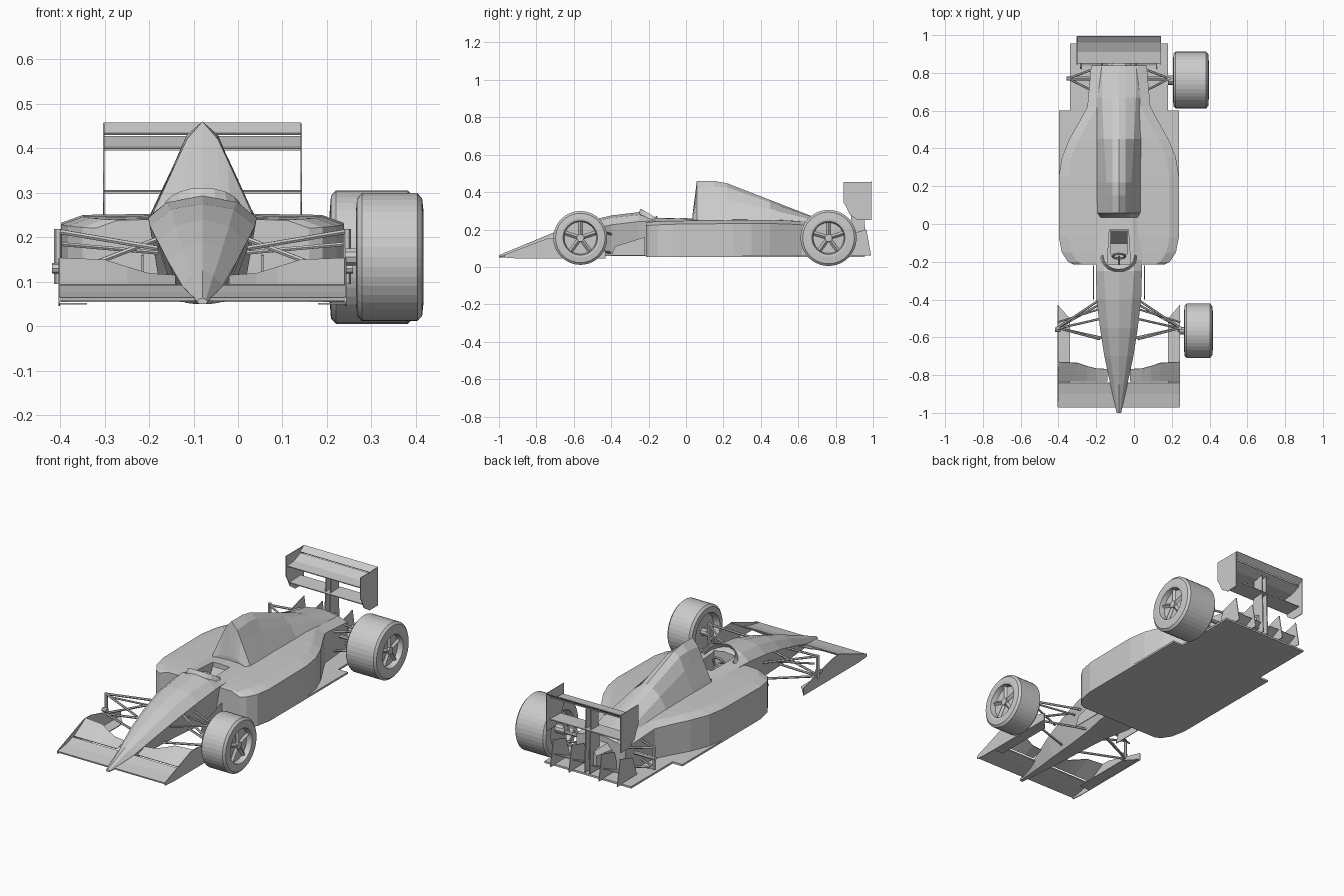
import bpy, bmesh
from math import sin, cos, pi
from mathutils import Vector

if "Cube" in bpy.data.objects:
    bpy.data.objects.remove(bpy.data.objects["Cube"])

CX = -0.08   # body centre line (the car only carries its right-hand wheels)


def make(name, verts, faces, solid=0):
    me = bpy.data.meshes.new(name)
    me.from_pydata(verts, [], faces)
    bm = bmesh.new()
    bm.from_mesh(me)
    bmesh.ops.remove_doubles(bm, verts=bm.verts, dist=1e-5)
    bmesh.ops.recalc_face_normals(bm, faces=bm.faces)
    bm.to_mesh(me)
    bm.free()
    ob = bpy.data.objects.new(name, me)
    bpy.context.collection.objects.link(ob)
    if solid:
        m = ob.modifiers.new("thickness", 'SOLIDIFY')
        m.thickness, m.offset = solid, 0
    return ob


def loft(name, stations):
    """Skin half sections (y, [(offset, z) bottom to top]) mirrored about CX."""
    verts, faces = [], []
    n = 2 * len(stations[0][1])
    for y, pts in stations:
        verts += [(CX + d, y, z) for d, z in pts] + [(CX - d, y, z) for d, z in reversed(pts)]
    for i in range(len(stations) - 1):
        for j in range(n):
            k = (j + 1) % n
            faces.append((i * n + j, i * n + k, (i + 1) * n + k, (i + 1) * n + j))
    faces += [tuple(range(n)), tuple(range(len(verts) - n, len(verts)))]
    return make(name, verts, faces)


def strip(name, a, b, solid=0.004):
    """Ribbon of quads between two point rows."""
    n = len(a)
    return make(name, list(a) + list(b), [(i, i + 1, n + i + 1, n + i) for i in range(n - 1)], solid)


def side_plate(name, x, yz, t=0.004):
    return make(name, [(x, y, z) for y, z in yz], [tuple(range(len(yz)))], t)


def rod(name, p, q, r=0.006, sides=6):
    p, q = Vector(p), Vector(q)
    rot = (q - p).to_track_quat('Z', 'Y')
    ring = [rot @ Vector((r * cos(2 * pi * i / sides), r * sin(2 * pi * i / sides), 0)) for i in range(sides)]
    faces = [(i, (i + 1) % sides, sides + (i + 1) % sides, sides + i) for i in range(sides)]
    faces += [tuple(range(sides)), tuple(range(sides, 2 * sides))]
    return make(name, [p + v for v in ring] + [q + v for v in ring], faces)


def wheel(name, y, z, lo, hi, R, rim, segs=40):
    prof = [(hi - .03, 0), (hi - .03, rim - .006), (hi - .002, rim), (hi, rim + .012), (hi - .003, R - .012),
            (hi - .014, R), (lo + .014, R), (lo + .003, R - .012), (lo, rim + .012), (lo + .03, rim), (lo + .03, 0)]
    n, verts, faces = len(prof), [], []
    for i in range(segs):
        a = 2 * pi * i / segs
        verts += [(x, y + r * cos(a), z + r * sin(a)) for x, r in prof]
        j = (i + 1) % segs
        faces += [(i * n + k, i * n + k + 1, j * n + k + 1, j * n + k) for k in range(n - 1)]
    make(name + "_tyre", verts, faces)
    x = hi - .022
    rod(name + "_hub", (x - .01, y, z), (x + .008, y, z), .02, 12)
    for i in range(5):
        a = 2 * pi * i / 5 + pi / 2
        rod(name + "_spoke", (x - .004, y, z), (x - .004, y + rim * .95 * cos(a), z + rim * .95 * sin(a)), .011, 4)


# Nose and tub
tub = loft("nose_and_tub", [
    (-1.0, [(.008, .05), (.012, .055), (.008, .06), (0, .063)]),
    (-.85, [(.02, .05), (.045, .09), (.025, .115), (0, .125)]),
    (-.70, [(.035, .052), (.077, .145), (.045, .175), (0, .187)]),
    (-.55, [(.045, .055), (.1, .19), (.06, .225), (0, .24)]),
    (-.40, [(.06, .058), (.118, .225), (.07, .263), (0, .275)]),
    (-.25, [(.09, .058), (.122, .243), (.08, .278), (0, .293)]),
    (-.19, [(.09, .058), (.122, .245), (.08, .262), (0, .268)]),
    (.07, [(.09, .058), (.115, .245), (.07, .255), (0, .258)])])

# Sidepods, tapering to the rear
plan = [(-.215, .24, .238), (-.2, .27, .24), (-.15, .302, .243), (-.07, .318, .246), (.25, .318, .25),
        (.35, .302, .25), (.45, .262, .25), (.55, .205, .247), (.62, .167, .243), (.84, .147, .215)]
pods = loft("sidepods", [(y, [(d, .06), (d, h - .018), (d - .05, h), (0, h + .004)]) for y, d, h in plan])

# Cockpit opening
cutter = loft("cockpit_cutter", [(-.215, [(.062, .1), (.062, .4)]), (-.03, [(.05, .1), (.05, .4)])])
cutter.hide_render = True
cutter.hide_set(True)
for ob in (tub, pods):
    m = ob.modifiers.new("cockpit", 'BOOLEAN')
    m.object, m.operation, m.solver = cutter, 'DIFFERENCE', 'EXACT'

# Seat, steering wheel, windscreen
strip("seat", [(CX - .045, y, z) for y, z in ((-.16, .115), (-.1, .12), (-.035, .24))],
      [(CX + .045, y, z) for y, z in ((-.16, .115), (-.1, .12), (-.035, .24))], .01)
bpy.ops.mesh.primitive_torus_add(location=(CX, -.17, .235), rotation=(1.2, 0, 0), major_radius=.034,
                                 minor_radius=.006, major_segments=16, minor_segments=6)
bpy.context.object.name = "steering_wheel"
rod("steering_column", (CX, -.17, .235), (CX, -.22, .215), .006)
arc = [pi * (i / 10 - .5) for i in range(11)]
strip("windscreen", [(CX + .095 * sin(a), -.17 - .09 * cos(a), .25 + .025 * cos(a)) for a in arc],
      [(CX + .085 * sin(a), -.165 - .075 * cos(a), .265 + .045 * cos(a)) for a in arc])

# Airbox and engine cover
loft("engine_cover", [
    (.035, [(.1, .22), (.098, .25), (.06, .27), (.04, .275), (0, .28)]),
    (.058, [(.115, .22), (.113, .25), (.058, .37), (.035, .42), (0, .46)]),
    (.15, [(.118, .22), (.116, .25), (.06, .37), (.035, .43), (0, .46)]),
    (.22, [(.118, .22), (.116, .25), (.066, .36), (.035, .425), (0, .447)]),
    (.45, [(.122, .2), (.118, .25), (.08, .31), (.035, .345), (0, .358)]),
    (.67, [(.13, .18), (.122, .23), (.09, .255), (.035, .268), (0, .272)]),
    (.84, [(.13, .1), (.12, .19), (.09, .215), (.035, .225), (0, .228)])])

# Floor, with a step inwards at the rear
half = [(d, y) for y, d, h in plan[:5]] + [(.318, .6), (.26, .6), (.26, .955)]
ring = [(CX + d, y, .059) for d, y in half] + [(CX - d, y, .059) for d, y in reversed(half)]
make("floor", ring, [tuple(range(len(ring)))], .01)

# Front wing main plane
strip("front_wing_main", [(CX - .322, -.97, .06), (CX - .322, -.9, .072), (CX - .322, -.84, .088)],
      [(CX + .322, -.97, .06), (CX + .322, -.9, .072), (CX + .322, -.84, .088)], .008)

# Rear wing planes and their centre pillars
for nm, rows in (("rear_wing_main", ((.85, .397), (.91, .402), (.965, .425))),
                 ("rear_wing_flap", ((.962, .432), (.995, .456))),
                 ("rear_wing_lower", ((.87, .3), (.965, .304)))):
    strip(nm, [(CX - .222, y, z) for y, z in rows], [(CX + .222, y, z) for y, z in rows], .005)
for d in (-.014, .014):
    side_plate("wing_pillar", CX + d, [(.87, .07), (.96, .07), (.95, .41), (.89, .4)], .006)
loft("gearbox", [(.82, [(.07, .08), (.07, .17), (.04, .2)]), (.93, [(.035, .1), (.035, .16), (.02, .18)])])

for s in (-1, 1):
    X = lambda d: CX + s * d
    # Front wing flap, endplate and footplate
    strip("front_wing_flap", [(X(d), -.832, .092) for d in (.06, .12, .17, .22, .32)],
          [(X(.06), -.768, .113), (X(.12), -.765, .117), (X(.17), -.752, .132),
           (X(.22), -.735, .148), (X(.32), -.73, .152)])
    side_plate("front_wing_endplate", X(.322), [(-.97, .05), (-.97, .066), (-.74, .153), (-.68, .15),
                                                (-.43, .085), (-.43, .045), (-.9, .045)])
    make("front_wing_footplate", [(X(.322), -.84, .05), (X(.322), -.43, .05), (X(.26), -.5, .05),
                                  (X(.26), -.84, .05)], [(0, 1, 2, 3)], .004)
    # Rear wing endplate and diffuser fins
    side_plate("rear_wing_endplate", X(.222), [(.842, .455), (.992, .455), (.992, .25), (.92, .25),
                                               (.875, .28), (.857, .32), (.842, .345)])
    for d in (.09, .2):
        side_plate("diffuser_fin", X(d), [(.82, .06), (.99, .06), (.965, .2), (.86, .17)])
    strip("diffuser_ramp", [(X(.03), .84, .065), (X(.03), .96, .12)],
          [(X(.2), .84, .065), (X(.2), .96, .12)])
    # Front suspension: upper and lower wishbones, push rod, upright
    hub = (X(.325), -.55)
    for y in (-.4, -.61):
        rod("front_upper_arm", (X(.1), y, .175), (*hub, .213))
        rod("front_lower_arm", (X(.055), y, .075), (*hub, .105))
    rod("front_push_rod", (X(.09), -.5, .2), (X(.31), -.55, .115))
    rod("front_steering_arm", (X(.1), -.45, .165), (X(.325), -.52, .185), .005)
    rod("front_upright", (*hub, .095), (*hub, .218), .009)
    rod("front_stub_axle", (X(.31), -.56, .13), (X(.338), -.56, .13), .012, 8)
    # Rear suspension
    hub = (X(.268), .77)
    for y in (.69, .83):
        rod("rear_upper_arm", (X(.11), y, .19), (*hub, .205))
        rod("rear_lower_arm", (X(.11), y, .09), (*hub, .1))
    rod("rear_drive_shaft", (X(.08), .77, .15), (X(.277), .77, .15), .01, 8)
    rod("rear_upright", (*hub, .09), (*hub, .215), .01)
    # Deflector beside the tub
    side_plate("tub_deflector", X(.135), [(-.4, .06), (-.22, .06), (-.22, .16), (-.38, .11)])

# Right-hand wheels and their axles
wheel("front_wheel", -.565, .155, .265, .417, .144, .092)
wheel("rear_wheel", .762, .155, .206, .396, .15, .088)
rod("front_axle", (.24, -.565, .155), (.32, -.565, .155), .02, 10)
rod("rear_axle", (.18, .762, .155), (.26, .762, .155), .025, 10)
